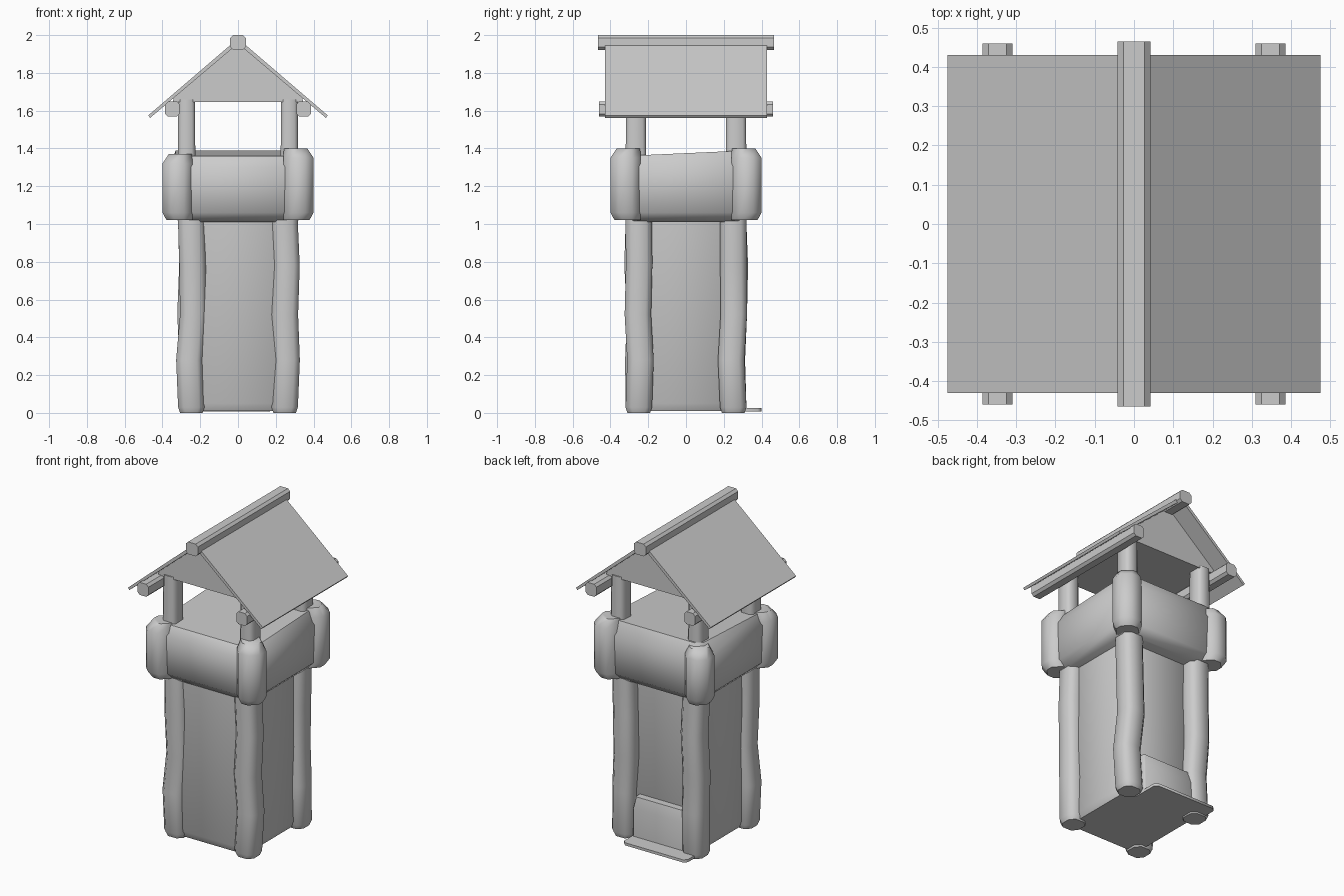
import bpy, bmesh, math, random
from mathutils import Vector

if "Cube" in bpy.data.objects:
    bpy.data.objects.remove(bpy.data.objects["Cube"])
random.seed(4)


def finish(name, bm, angle=40):
    bmesh.ops.recalc_face_normals(bm, faces=bm.faces)
    me = bpy.data.meshes.new(name)
    bm.to_mesh(me)
    bm.free()
    ob = bpy.data.objects.new(name, me)
    bpy.context.collection.objects.link(ob)
    bpy.ops.object.select_all(action='DESELECT')
    bpy.context.view_layer.objects.active = ob
    ob.select_set(True)
    bpy.ops.object.shade_smooth_by_angle(angle=math.radians(angle))
    return ob


def loft(name, sections, cut=0.03, angle=50):
    """Stack of chamfered rectangles: (centre x, centre y, half x, half y, z)."""
    bm = bmesh.new()
    rings = []
    for cx, cy, hx, hy, z in sections:
        pts = [(hx, -hy + cut), (hx, hy - cut), (hx - cut, hy), (-hx + cut, hy),
               (-hx, hy - cut), (-hx, -hy + cut), (-hx + cut, -hy), (hx - cut, -hy)]
        rings.append([bm.verts.new((cx + x, cy + y, z)) for x, y in pts])
    for a, b in zip(rings, rings[1:]):
        for i in range(8):
            j = (i + 1) % 8
            bm.faces.new((a[i], a[j], b[j], b[i]))
    bm.faces.new(rings[0][::-1])
    bm.faces.new(rings[-1])
    return finish(name, bm, angle)


def extrude_y(name, profile, y0, y1, angle=30):
    """Extrude an x-z profile along y."""
    bm = bmesh.new()
    a = [bm.verts.new((x, y0, z)) for x, z in profile]
    b = [bm.verts.new((x, y1, z)) for x, z in profile]
    n = len(a)
    for i in range(n):
        j = (i + 1) % n
        bm.faces.new((a[i], a[j], b[j], b[i]))
    bm.faces.new(a)
    bm.faces.new(b[::-1])
    return finish(name, bm, angle)


def log_profile(cx, cz, hx, hz, c=0.015):
    return [(cx + x, cz + z) for x, z in
            [(hx, -hz + c), (hx, hz - c), (hx - c, hz), (-hx + c, hz),
             (-hx, hz - c), (-hx, -hz + c), (-hx + c, -hz), (hx - c, -hz)]]


# Tower body, slightly recessed at the back
loft("tower_body", [(0, -0.03, 0.25, 0.25, 0.01), (0, -0.03, 0.265, 0.265, 0.05),
                    (0, -0.03, 0.265, 0.265, 1.05)])

# Balcony band with a deck that rises toward the back
band = loft("balcony_band", [(0, 0, 0.31, 0.31, 1.01), (0, 0, 0.36, 0.36, 1.06),
                             (0, 0, 0.365, 0.365, 1.30), (0, 0, 0.33, 0.33, 1.36)], 0.04)
for v in band.data.vertices:
    if v.co.z > 1.35:
        v.co.z += 0.015 + 0.045 * v.co.y

# Rough corner posts, corner blocks and roof posts
for sx, side in ((-1, "left"), (1, "right")):
    for sy, end in ((-1, "front"), (1, "back")):
        secs = []
        for z in (0.0, 0.03, 0.28, 0.52, 0.78, 1.0, 1.1):
            w = 0.0 if z < 0.1 or z > 0.9 else 0.012
            jx, jy = random.uniform(-w, w), random.uniform(-w, w)
            h = 0.06 if z == 0 else 0.07
            secs.append((sx * 0.247 + jx, sy * 0.25 + jy, h, h, z))
        loft(f"{end}_{side}_post", secs)

        top = 1.37 + (0.03 if sx > 0 else 0)
        cx, cy = sx * 0.32, sy * 0.32
        loft(f"{end}_{side}_corner_block",
             [(cx - sx * 0.01, cy - sy * 0.01, 0.068, 0.068, 1.02), (cx, cy, 0.08, 0.08, 1.06),
              (cx, cy, 0.08, 0.08, top - 0.05),
              (cx - sx * 0.015, cy - sy * 0.015, 0.062, 0.062, top)], 0.045)
        loft(f"{end}_{side}_roof_post",
             [(sx * 0.272, sy * 0.265, 0.046, 0.055, 1.3),
              (sx * 0.272, sy * 0.265, 0.045, 0.052, 1.66)], 0.018)

# Back sill and doorstep plate
loft("back_sill", [(-0.06, 0.24, 0.23, 0.06, 0.01), (-0.06, 0.24, 0.23, 0.055, 0.2),
                   (-0.06, 0.235, 0.22, 0.045, 0.27)], 0.01)
loft("doorstep", [(-0.055, 0.30, 0.225, 0.10, 0.008), (-0.055, 0.30, 0.225, 0.10, 0.025)], 0.02)

# Roof slabs
for s, side in ((-1, "left"), (1, "right")):
    extrude_y(f"{side}_roof_slab",
              [(0, 1.982), (s * 0.475, 1.575), (s * 0.465, 1.562), (0, 1.955)], -0.43, 0.43)
    extrude_y(f"{side}_eave_log", log_profile(s * 0.348, 1.608, 0.038, 0.04), -0.46, 0.46)

# Ridge log and gable filling
extrude_y("ridge_log", log_profile(0, 1.961, 0.042, 0.039), -0.465, 0.465)
extrude_y("gable_filling", [(-0.345, 1.645), (0.345, 1.645), (0.34, 1.67), (0, 1.96), (-0.34, 1.67)],
          -0.31, 0.31)
